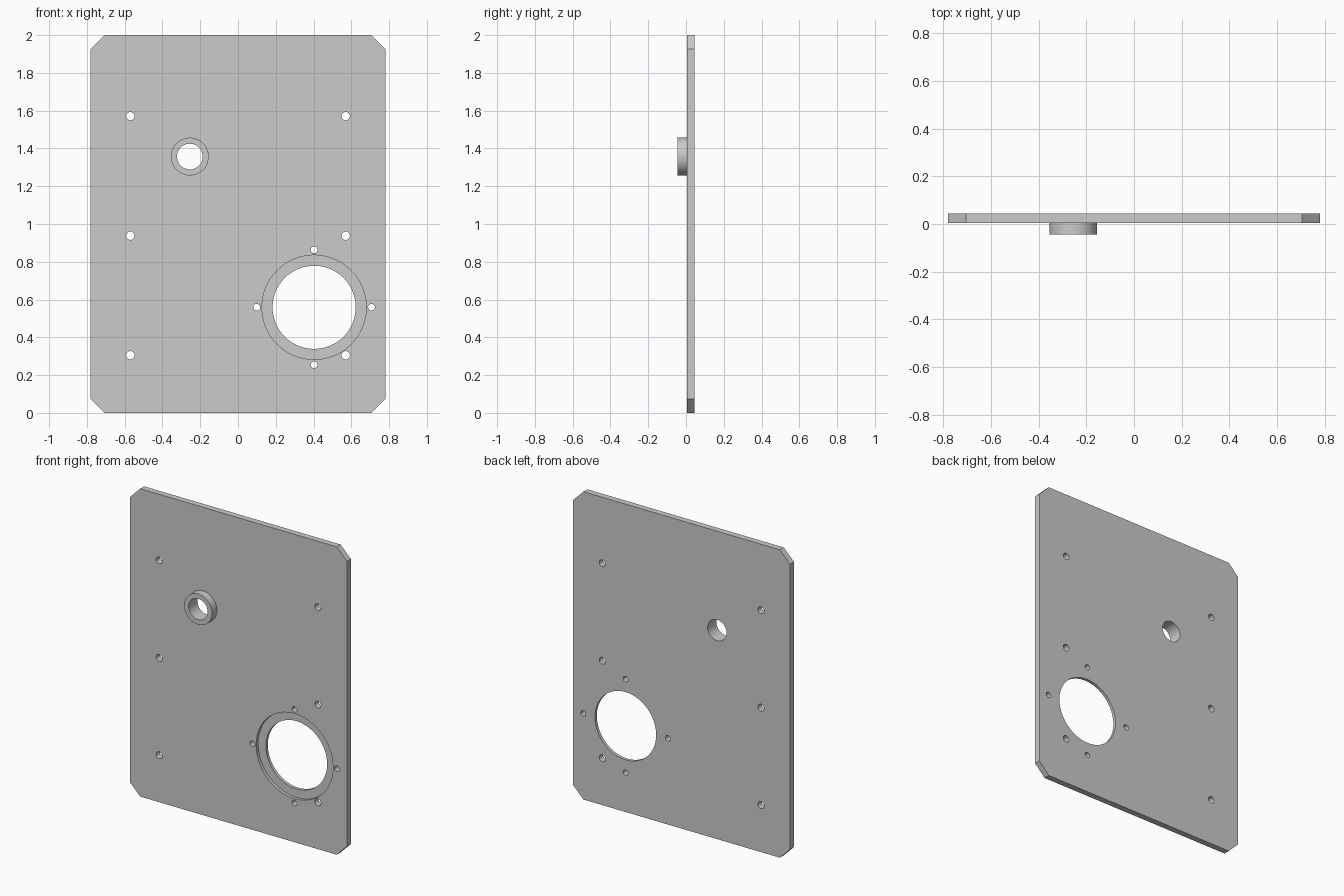
import bpy, bmesh, math
from mathutils import Matrix

if "Cube" in bpy.data.objects:
    bpy.data.objects.remove(bpy.data.objects["Cube"])

FRONT, BACK = 0.005, 0.045      # plate faces in y
BOSS_FRONT = -0.045
HALF_W, HEIGHT, CHAMFER = 0.78, 2.0, 0.074
MOTOR_X, MOTOR_Z = 0.403, 0.559
BOSS_X, BOSS_Z = -0.255, 1.357


def make_object(name, bm):
    bmesh.ops.recalc_face_normals(bm, faces=bm.faces)
    mesh = bpy.data.meshes.new(name)
    bm.to_mesh(mesh)
    bm.free()
    ob = bpy.data.objects.new(name, mesh)
    bpy.context.collection.objects.link(ob)
    return ob


def cylinders(name, specs, segments=64):
    """One mesh of y-axis cylinders from (x, z, radius, y0, y1)."""
    bm = bmesh.new()
    for x, z, r, y0, y1 in specs:
        m = Matrix.Translation((x, (y0 + y1) / 2, z)) @ Matrix.Rotation(math.pi / 2, 4, 'X')
        bmesh.ops.create_cone(bm, cap_ends=True, segments=segments,
                              radius1=r, radius2=r, depth=y1 - y0, matrix=m)
    return make_object(name, bm)


def boolean(target, tool, operation):
    mod = target.modifiers.new(tool.name, 'BOOLEAN')
    mod.operation, mod.solver, mod.object = operation, 'EXACT', tool
    bpy.context.view_layer.objects.active = target
    bpy.ops.object.modifier_apply(modifier=mod.name)
    bpy.data.objects.remove(tool, do_unlink=True)


# Plate with chamfered corners
w, h, c = HALF_W, HEIGHT, CHAMFER
right = [(w - c, 0), (w, c), (w, h - c), (w - c, h)]
outline = right + [(-x, z) for x, z in reversed(right)]
bm = bmesh.new()
face = bm.faces.new([bm.verts.new((x, FRONT, z)) for x, z in outline])
ext = bmesh.ops.extrude_face_region(bm, geom=[face])
moved = [g for g in ext['geom'] if isinstance(g, bmesh.types.BMVert)]
bmesh.ops.translate(bm, verts=moved, vec=(0, BACK - FRONT, 0))
plate = make_object("mounting_plate", bm)

# Bearing boss on the front, sunk slightly into the plate and fused
boolean(plate, cylinders("bearing_boss", [(BOSS_X, BOSS_Z, 0.1, BOSS_FRONT, 0.02)]), 'UNION')

# Shallow round recess around the large opening
boolean(plate, cylinders("motor_recess", [(MOTOR_X, MOTOR_Z, 0.276, -0.1, 0.025)], 96), 'DIFFERENCE')

# Through holes: large opening and boss bore
boolean(plate, cylinders("large_bores", [(MOTOR_X, MOTOR_Z, 0.22, -0.1, 0.1),
                                         (BOSS_X, BOSS_Z, 0.068, -0.1, 0.1)], 96), 'DIFFERENCE')

# Through holes: two columns of fixing holes and four on the opening's bolt circle
holes = [(s * 0.57, z, 0.022, -0.1, 0.1) for s in (-1, 1) for z in (0.305, 0.938, 1.571)]
for i in range(4):
    a = i * math.pi / 2
    holes.append((MOTOR_X + 0.304 * math.cos(a), MOTOR_Z + 0.304 * math.sin(a), 0.018, -0.1, 0.1))
boolean(plate, cylinders("screw_holes", holes, 32), 'DIFFERENCE')

# Smooth bores, sharp edges
bpy.ops.object.select_all(action='DESELECT')
plate.select_set(True)
bpy.context.view_layer.objects.active = plate
bpy.ops.object.shade_smooth_by_angle(angle=math.radians(30))
